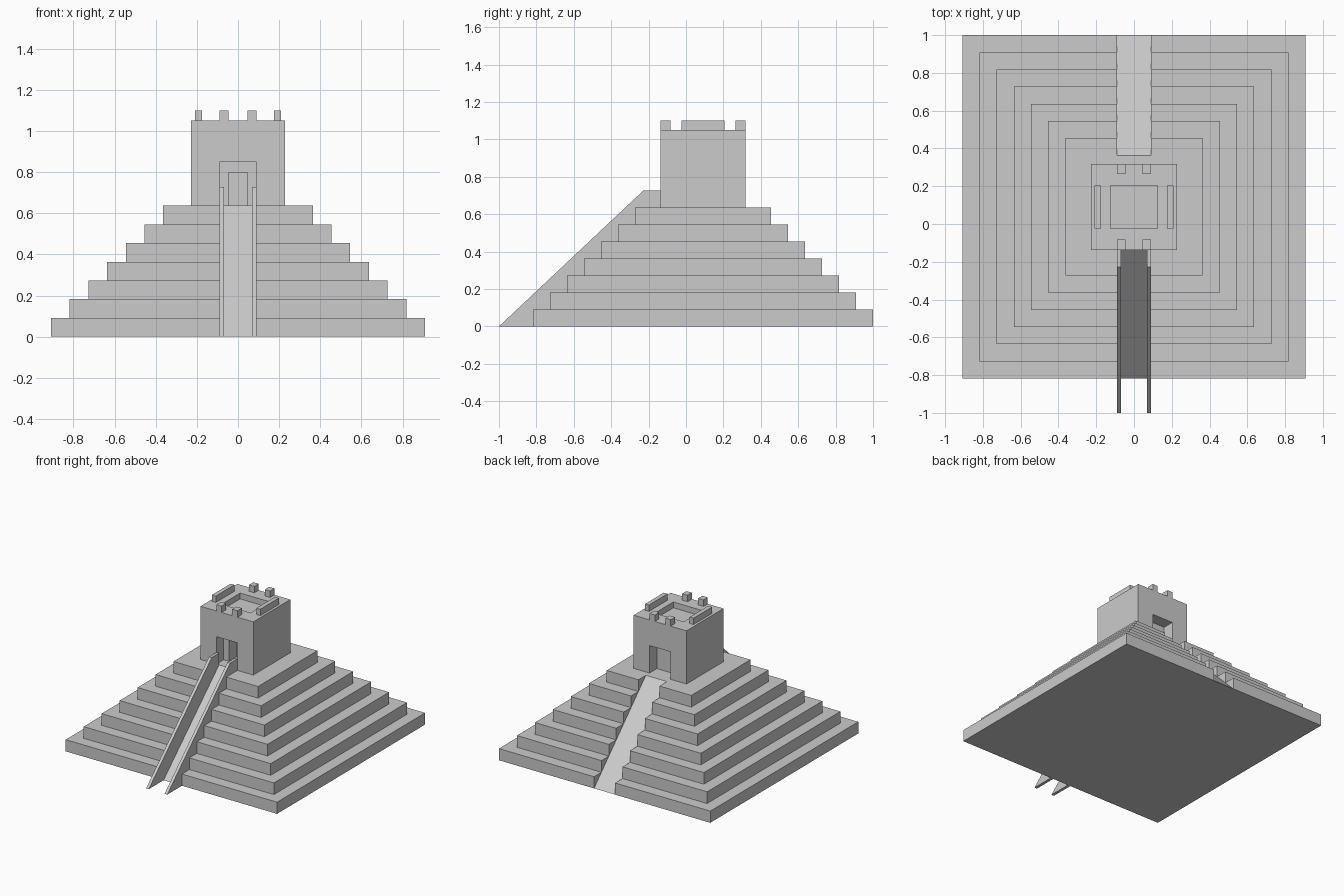
import bpy, bmesh

if "Cube" in bpy.data.objects:
    bpy.data.objects.remove(bpy.data.objects["Cube"])

U = 1 / 11          # step module
CY = U              # pyramid centre in y (front stair sticks out)
TOP = 7 * U         # top of the stepped base
ROOF = 1.05


def make_object(name, bm):
    bmesh.ops.recalc_face_normals(bm, faces=bm.faces)
    mesh = bpy.data.meshes.new(name)
    bm.to_mesh(mesh)
    bm.free()
    ob = bpy.data.objects.new(name, mesh)
    bpy.context.collection.objects.link(ob)
    return ob


def extrude_yz(name, profile, x0, x1):
    bm = bmesh.new()
    a = [bm.verts.new((x0, y, z)) for y, z in profile]
    b = [bm.verts.new((x1, y, z)) for y, z in profile]
    bm.faces.new(a)
    bm.faces.new(b[::-1])
    for i in range(len(a)):
        j = (i + 1) % len(a)
        bm.faces.new((a[i], a[j], b[j], b[i]))
    return make_object(name, bm)


def box(name, x0, x1, y0, y1, z0, z1):
    return extrude_yz(name, [(y0, z0), (y1, z0), (y1, z1), (y0, z1)], x0, x1)


def cut(ob, cutter):
    mod = ob.modifiers.new("cut", 'BOOLEAN')
    mod.operation = 'DIFFERENCE'
    mod.solver = 'EXACT'
    mod.object = cutter
    cutter.hide_render = True
    bpy.context.view_layer.objects.active = ob
    bpy.ops.object.modifier_apply(modifier=mod.name)
    bpy.data.objects.remove(cutter)


# stepped base: square rings stacked into one closed shell
bm = bmesh.new()
prev = None
for i in range(7):
    h = (10 - i) * U
    for z in (i * U, (i + 1) * U):
        ring = [bm.verts.new((sx * h, CY + sy * h, z))
                for sx, sy in ((-1, -1), (1, -1), (1, 1), (-1, 1))]
        if prev:
            for k in range(4):
                n = (k + 1) % 4
                bm.faces.new((prev[k], prev[n], ring[n], ring[k]))
        else:
            bm.faces.new(ring)
        prev = ring
bm.faces.new(prev)
base = make_object("stepped_base", bm)

# back ramp slot, running through the inner step corners
cut(base, extrude_yz("back_cutter", [(1.0995, -0.1), (0.2995, 0.7), (1.0995, 0.7)], -U, U))
# front ramp slot between the rails
s = 7.5 / 7
cut(base, extrude_yz("front_cutter",
                     [(-0.8175 - 0.1 * s, -0.1), (-0.8175 + 0.7 * s, 0.7), (-0.9247, 0.7)],
                     -0.068, 0.068))

# stair rails
T0, T1 = CY - 2.5 * U, CY + 2.5 * U
for side, x0, x1 in (("left", -U, -0.068), ("right", 0.068, U)):
    extrude_yz("stair_rail_" + side,
               [(-1, 0), (-2.5 * U, 8 * U), (T0, 8 * U), (T0, 0)], x0, x1)

# temple with roof pit and door recesses
temple = box("temple", -2.5 * U, 2.5 * U, T0, T1, TOP, ROOF)
cut(temple, box("pit", -0.125, 0.125, -0.023, 0.205, ROOF - U / 2, 1.2))
cut(temple, box("front_recess", -U, U, T0 - 0.1, T0 + U, 0.5, 0.85))
cut(temple, box("inner_door", -U / 2, U / 2, T0, T0 + 2 * U, 0.5, 0.797))
cut(temple, box("back_recess", -U, U, T1 - U, T1 + 0.1, 0.5, 0.85))

# roof battlements
for sx in (-1, 1):
    side = "left" if sx < 0 else "right"
    xs = sorted((sx * 0.175, sx * 0.208))
    box("battlement_" + side, *xs, -0.023, 0.205, ROOF, 1.1)
    xs = sorted((sx * U / 2, sx * U))
    box("battlement_front_" + side, *xs, T0, T0 + 0.053, ROOF, 1.1)
    box("battlement_back_" + side, *xs, T1 - 0.053, T1, ROOF, 1.1)
